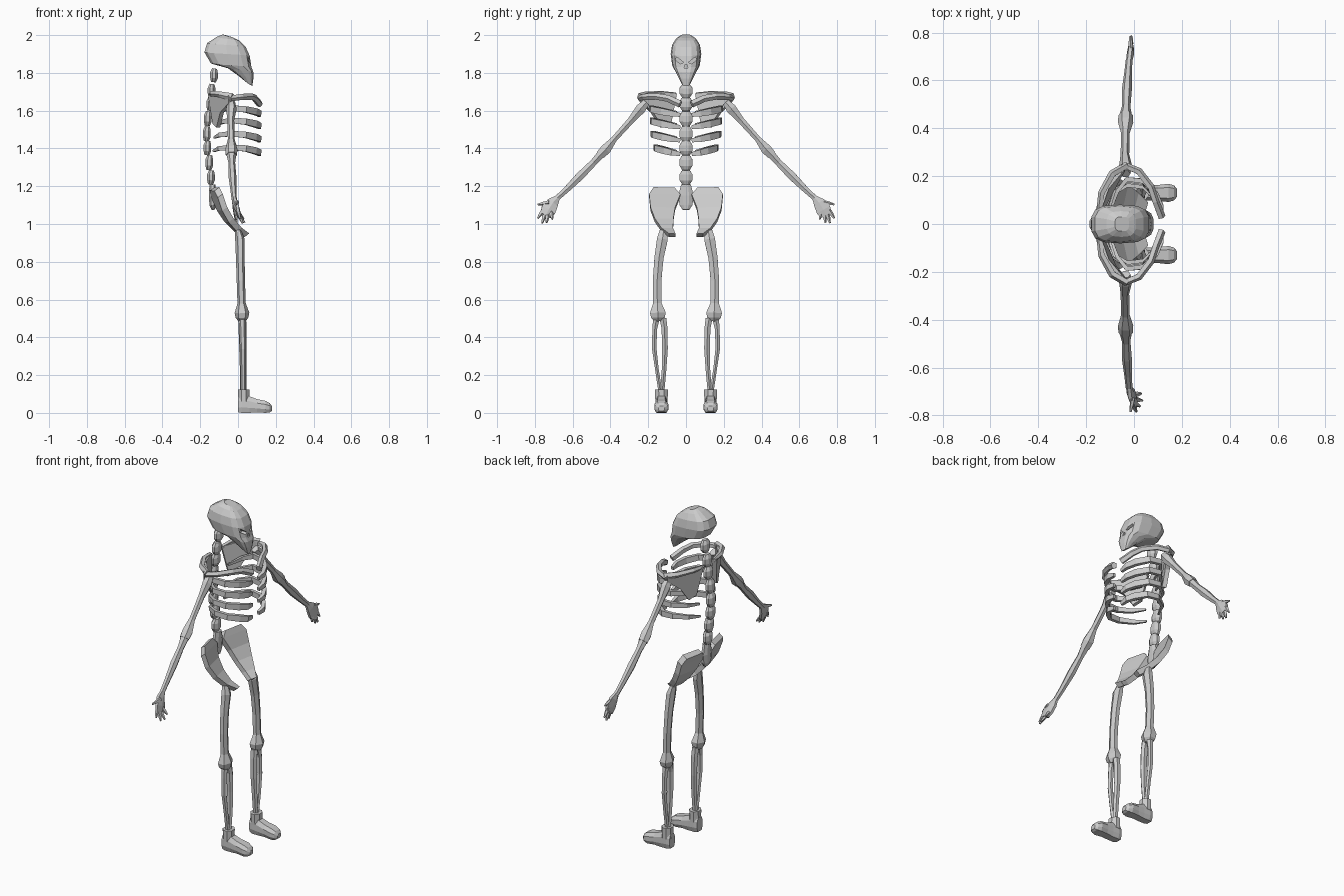
import bpy, bmesh, math
from mathutils import Vector

bone = bpy.data.materials.new("bone grey")
bone.diffuse_color = (0.6, 0.6, 0.6, 1)


def finish(name, bm, mirror=False):
    bmesh.ops.recalc_face_normals(bm, faces=bm.faces)
    me = bpy.data.meshes.new(name)
    bm.to_mesh(me)
    bm.free()
    me.materials.append(bone)
    ob = bpy.data.objects.new(name, me)
    bpy.context.collection.objects.link(ob)
    if mirror:
        m = ob.modifiers.new("mirror", 'MIRROR')
        m.use_axis = (False, True, False)
    return ob


def loft(name, rings, mirror=False):
    """Skin a list of equal-length point rings and cap both ends."""
    bm = bmesh.new()
    vs = [[bm.verts.new(p) for p in r] for r in rings]
    n = len(vs[0])
    for a, b in zip(vs, vs[1:]):
        for i in range(n):
            j = (i + 1) % n
            bm.faces.new((a[i], a[j], b[j], b[i]))
    bm.faces.new(vs[0][::-1])
    bm.faces.new(vs[-1])
    return finish(name, bm, mirror)


def tube(name, path, sides=6, ref=(1, 0, 0), mirror=False):
    """Sweep along (x, y, z, r_side, r_ref); r_ref is measured along ref."""
    pts = [Vector(p[:3]) for p in path]
    rings = []
    for i, p in enumerate(path):
        t = (pts[min(i + 1, len(pts) - 1)] - pts[max(i - 1, 0)]).normalized()
        u = Vector(ref)
        u = (u - t * u.dot(t)).normalized()
        v = t.cross(u)
        ang = [2 * math.pi * (k + 0.5) / sides for k in range(sides)]
        rings.append([pts[i] + v * (p[3] * math.cos(a)) + u * (p[4] * math.sin(a)) for a in ang])
    return loft(name, rings, mirror)


def plate(name, pts, offset):
    """Thick plate from an outline, offset gives its thickness direction."""
    o = Vector(offset) / 2
    return loft(name, [[Vector(p) - o for p in pts], [Vector(p) + o for p in pts]], True)


# Skull: stacked rounded rings (z, back x, front x, half width)
def skull_ring(z, xb, xf, w, n=14):
    out = []
    for k in range(n):
        a = 2 * math.pi * (k + 0.5) / n
        c, s = math.cos(a), math.sin(a)
        out.append(((xb + xf) / 2 + (xf - xb) / 2 * math.copysign(abs(c) ** 0.65, c),
                    w * math.copysign(abs(s) ** 0.65, s), z - 0.01 * c))
    return out


skull = loft("skull", [skull_ring(*r) for r in (
    (1.74, 0.045, 0.076, 0.021), (1.78, -0.005, 0.082, 0.042), (1.815, -0.055, 0.082, 0.06),
    (1.84, -0.145, 0.073, 0.073), (1.90, -0.18, 0.064, 0.081), (1.948, -0.165, 0.042, 0.074),
    (1.98, -0.115, 0.008, 0.054), (1.994, -0.08, -0.02, 0.03))])

# Eye and nose sockets, cut into the face
sockets = []
for s in (-1, 1):
    sockets.append([(0.012 * s, 1.855), (0.03 * s, 1.848), (0.055 * s, 1.868), (0.05 * s, 1.885)])
sockets.append([(-0.01, 1.825), (0.01, 1.825), (0.004, 1.845), (-0.004, 1.845)])
for k, outline in enumerate(sockets):
    cutter = loft("socket_cutter_%d" % k, [[(x, y, z) for y, z in outline] for x in (0.035, 0.12)])
    cutter.hide_render = True
    cutter.hide_set(True)
    mod = skull.modifiers.new("socket", 'BOOLEAN')
    mod.operation = 'DIFFERENCE'
    mod.solver = 'EXACT'
    mod.object = cutter

# Spine: barrel-shaped vertebrae (x, z, half height)
for x, z, h in ((-0.127, 1.787, 0.036), (-0.14, 1.705, 0.036), (-0.147, 1.635, 0.036),
                (-0.16, 1.558, 0.039), (-0.165, 1.478, 0.04), (-0.162, 1.402, 0.038),
                (-0.152, 1.325, 0.04), (-0.143, 1.247, 0.038)):
    tube("vertebra", [(x - 0.003, 0, z - h, 0.021, 0.014), (x, 0, z - h * 0.4, 0.037, 0.022),
                      (x, 0, z + h * 0.4, 0.037, 0.022), (x + 0.003, 0, z + h, 0.021, 0.014)], 8)
tube("sacrum", [(-0.135, 0, 1.21, 0.028, 0.018), (-0.135, 0, 1.15, 0.043, 0.02),
                (-0.135, 0, 1.10, 0.037, 0.018), (-0.13, 0, 1.075, 0.018, 0.01)], 8)

# Shoulder blades and collar bones
plate("shoulder_blade", [(-0.15, 0.055, 1.69), (-0.115, 0.155, 1.69), (-0.04, 0.245, 1.68),
                         (-0.04, 0.235, 1.64), (-0.085, 0.18, 1.59), (-0.105, 0.13, 1.51),
                         (-0.125, 0.085, 1.53)], (0.02, -0.014, 0))
tube("shoulder_ridge", [(-0.145, 0.055, 1.685, 0.012, 0.012), (-0.135, 0.13, 1.69, 0.015, 0.015),
                        (-0.09, 0.21, 1.685, 0.017, 0.017), (-0.03, 0.245, 1.67, 0.016, 0.024)],
     5, (0, 0, 1), True)
tube("collar_bone", [(-0.04, 0.245, 1.665, 0.014, 0.016), (0.02, 0.22, 1.673, 0.016, 0.017),
                     (0.07, 0.155, 1.675, 0.016, 0.018), (0.09, 0.095, 1.665, 0.016, 0.019),
                     (0.115, 0.03, 1.635, 0.017, 0.02)], 5, (0, 0, 1), True)

# Ribs: open C-shaped bars, tapered to the back
for z, w, xb in ((1.595, 0.195, -0.10), (1.53, 0.19, -0.11), (1.46, 0.185, -0.125), (1.388, 0.17, -0.13)):
    tube("rib", [(xb, 0.05, z - 0.002, 0.006, 0.008), (xb + 0.03, w * 0.7, z + 0.012, 0.011, 0.016),
                 (-0.03, w * 0.96, z + 0.018, 0.014, 0.021), (0.04, w * 0.92, z + 0.012, 0.015, 0.023),
                 (0.09, w * 0.65, z, 0.016, 0.025), (0.113, 0.075, z - 0.01, 0.015, 0.022),
                 (0.112, 0.03, z - 0.018, 0.01, 0.014)], 4, (0, 0, 1), True)

# Arms
tube("upper_arm", [(-0.035, 0.21, 1.645, 0.022, 0.02), (-0.035, 0.24, 1.61, 0.031, 0.028),
                   (-0.038, 0.29, 1.55, 0.021, 0.018), (-0.036, 0.38, 1.45, 0.018, 0.018),
                   (-0.035, 0.425, 1.395, 0.032, 0.032), (-0.035, 0.455, 1.365, 0.027, 0.03)],
     6, mirror=True)
tube("forearm", [(-0.035, 0.45, 1.37, 0.024, 0.027), (-0.033, 0.49, 1.325, 0.021, 0.018),
                 (-0.03, 0.56, 1.255, 0.025, 0.021), (-0.025, 0.63, 1.185, 0.019, 0.016),
                 (-0.02, 0.69, 1.13, 0.016, 0.014)], 6, mirror=True)

# Hands: palm and five digits, one hand turned forward more than the other
for s, bend in ((-1, 1.0), (1, 0.15)):
    tube("palm", [(-0.02, 0.68 * s, 1.14, 0.016, 0.013), (-0.016, 0.705 * s, 1.112, 0.036, 0.015),
                  (-0.015 + 0.012 * bend, 0.728 * s, 1.075, 0.046, 0.014),
                  (-0.015 + 0.02 * bend, 0.742 * s, 1.045, 0.036, 0.01)], 6)
    for y0, z0, y1, z1, x1 in ((0.725, 1.115, 0.785, 1.103, 0.0), (0.755, 1.075, 0.785, 1.03, 0.025),
                               (0.745, 1.06, 0.762, 1.005, 0.04), (0.732, 1.058, 0.738, 1.007, 0.05),
                               (0.715, 1.068, 0.708, 1.025, 0.045)):
        xa, xb = -0.015 + 0.012 * bend, -0.015 + x1 * bend
        tube("finger", [(xa, y0 * s, z0, 0.012, 0.01),
                        ((xa + xb) / 2, (y0 + y1) / 2 * s, (z0 + z1) / 2, 0.011, 0.009),
                        (xb, y1 * s, z1, 0.005, 0.005)], 5)

# Hip wings: curved strips from the top rim down to the front (z, back x, inner y, outer y)
rings = []
for z, x, yi, yo in ((1.185, -0.138, 0.06, 0.172), (1.15, -0.13, 0.03, 0.195), (1.08, -0.10, 0.058, 0.188),
                     (1.02, -0.06, 0.067, 0.165), (0.97, -0.01, 0.068, 0.13), (0.94, 0.035, 0.055, 0.09)):
    f = 0.03 * (yo - yi) / 0.16
    rings.append([(x - 0.012, yi, z - 0.008), (x - 0.008 + f, yo, z - 0.01),
                  (x + 0.018 + f, yo, z + 0.01), (x + 0.014, yi, z + 0.008)])
loft("hip_wing", rings, True)

# Legs
tube("thigh_bone", [(0.0, 0.118, 0.965, 0.024, 0.016), (0.01, 0.125, 0.92, 0.033, 0.025),
                    (0.012, 0.143, 0.82, 0.028, 0.023), (0.015, 0.153, 0.70, 0.026, 0.022),
                    (0.019, 0.152, 0.58, 0.026, 0.022), (0.021, 0.149, 0.53, 0.048, 0.039),
                    (0.021, 0.148, 0.505, 0.042, 0.034), (0.021, 0.147, 0.485, 0.022, 0.02)], 6, mirror=True)
tube("shin_bone", [(0.022, 0.122, 0.50, 0.021, 0.021), (0.024, 0.114, 0.45, 0.018, 0.021),
                   (0.026, 0.111, 0.34, 0.017, 0.02), (0.028, 0.116, 0.23, 0.014, 0.018),
                   (0.028, 0.125, 0.12, 0.013, 0.016)], 6, mirror=True)
tube("calf_bone", [(0.022, 0.157, 0.50, 0.02, 0.02), (0.024, 0.166, 0.44, 0.014, 0.017),
                   (0.026, 0.168, 0.34, 0.014, 0.016), (0.028, 0.154, 0.23, 0.011, 0.015),
                   (0.028, 0.137, 0.12, 0.012, 0.014)], 6, mirror=True)

# Feet: ankle cuff and foot lofted along x (x, half width, bottom z, top z)
tube("ankle", [(0.03, 0.13, 0.06, 0.035, 0.033), (0.03, 0.13, 0.085, 0.036, 0.032),
               (0.03, 0.13, 0.125, 0.038, 0.032)], 8, mirror=True)


def foot_ring(x, w, zb, zt):
    zm = (zb + zt) / 2
    return [(x, 0.13 + y, z) for y, z in ((-w * 0.7, zb), (w * 0.7, zb), (w, zm - (zm - zb) * 0.4),
            (w, zm + (zt - zm) * 0.4), (w * 0.6, zt), (-w * 0.6, zt),
            (-w, zm + (zt - zm) * 0.4), (-w, zm - (zm - zb) * 0.4))]


loft("foot", [foot_ring(*r) for r in (
    (0.0, 0.026, 0.004, 0.085), (0.02, 0.031, 0, 0.10), (0.06, 0.031, 0, 0.088),
    (0.10, 0.033, 0.003, 0.073), (0.145, 0.038, 0, 0.064), (0.168, 0.031, 0.003, 0.052),
    (0.18, 0.016, 0.01, 0.036))], True)
